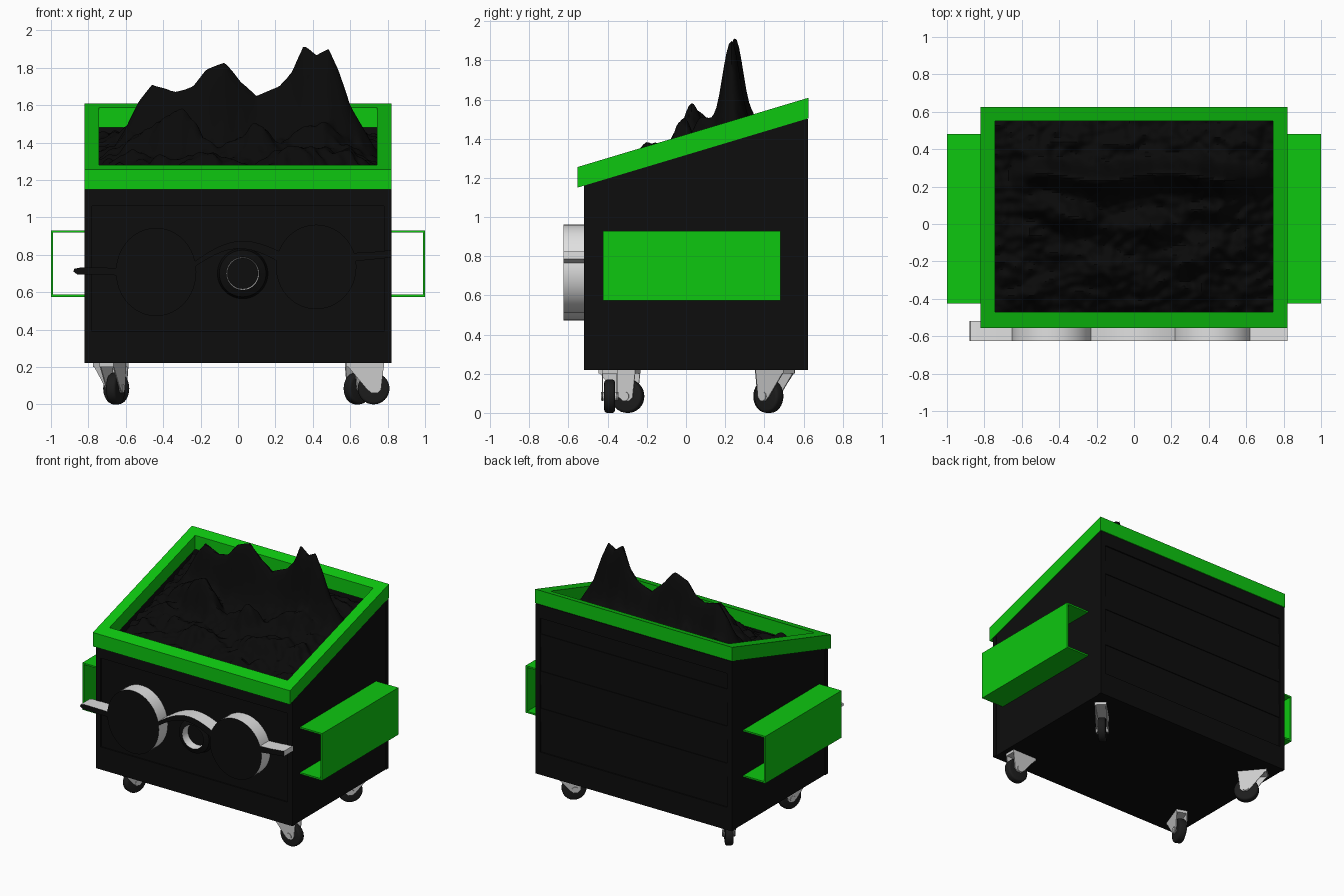
import bpy, bmesh, math
from mathutils import Vector, Matrix, noise

cube = bpy.data.objects.get("Cube")
if cube:
    bpy.data.objects.remove(cube, do_unlink=True)


def material(name, *rgb):
    m = bpy.data.materials.new(name)
    m.use_nodes = True
    m.diffuse_color = (*rgb, 1)
    m.node_tree.nodes["Principled BSDF"].inputs["Base Color"].default_value = (*rgb, 1)
    return m


black = material("black_paint", 0.004, 0.004, 0.004)
trash_black = material("trash_black", 0.003, 0.003, 0.003)
green = material("bright_green", 0.004, 0.57, 0.005)
white = material("frame_white", 0.75, 0.75, 0.75)
steel = material("caster_steel", 0.6, 0.6, 0.6)
rubber = material("wheel_rubber", 0.012, 0.012, 0.012)


def finish(name, bm, *mats, smooth=False):
    bmesh.ops.recalc_face_normals(bm, faces=bm.faces)
    me = bpy.data.meshes.new(name)
    bm.to_mesh(me)
    bm.free()
    ob = bpy.data.objects.new(name, me)
    bpy.context.collection.objects.link(ob)
    for m in mats:
        me.materials.append(m)
    if smooth:
        bpy.ops.object.select_all(action='DESELECT')
        ob.select_set(True)
        bpy.context.view_layer.objects.active = ob
        bpy.ops.object.shade_smooth_by_angle(angle=math.radians(40))
    return ob


def add_prism(bm, pts, lo, hi, place):
    """Extrude a 2D outline between lo and hi; place maps (u, v, w) to 3D."""
    a, b = [[bm.verts.new(place(u, v, w)) for u, v in pts] for w in (lo, hi)]
    caps = [bm.faces.new(a), bm.faces.new(b)]
    n = len(pts)
    for i in range(n):
        j = (i + 1) % n
        bm.faces.new((a[i], a[j], b[j], b[i]))
    return caps


def box(name, lo, hi, mat):
    bm = bmesh.new()
    add_prism(bm, [(lo[0], lo[1]), (hi[0], lo[1]), (hi[0], hi[1]), (lo[0], hi[1])],
              lo[2], hi[2], lambda u, v, w: (u, v, w))
    return finish(name, bm, mat)


def along_x(u, v, w): return (w, u, v)
def along_y(u, v, w): return (u, w, v)


def rim_z(y):
    return 1.15 + (y + 0.555) * 0.3


# Open-topped body with a sloping top edge
F, B, W, BASE = -0.512, 0.614, 0.815, 0.22
bm = bmesh.new()
add_prism(bm, [(F, BASE), (B, BASE), (B, rim_z(B) + 0.02), (F, rim_z(F) + 0.02)], -W, W, along_x)
bmesh.ops.recalc_face_normals(bm, faces=bm.faces)
bmesh.ops.delete(bm, geom=[f for f in bm.faces if f.normal.z > 0.5], context='FACES')
body = finish("body", bm, black)
shell = body.modifiers.new("wall", 'SOLIDIFY')
shell.thickness = 0.04
shell.offset = -1

# Corner posts and horizontal ribs on front and back
for name, y0, y1, top in (("front", F - 0.01, F + 0.02, 1.16), ("back", B - 0.02, B + 0.01, 1.5)):
    for side, s in (("left", 1), ("right", -1)):
        xs = sorted((s * 0.78, s * 0.82))
        box(f"{name}_{side}_post", (xs[0], y0, BASE), (xs[1], y1, top), black)
    box(f"{name}_bottom_rib", (-0.78, y0, BASE), (0.78, y1, 0.39), black)
    box(f"{name}_top_rib", (-0.78, y0, top - 0.1), (0.78, y1, top), black)
for z in (0.62, 0.9, 1.18):
    box("back_middle_rib", (-0.78, B - 0.02, z), (0.78, B + 0.006, z + 0.1), black)

# Sloping green rim
bm = bmesh.new()
rings = []
for x, y0, y1 in ((0.822, -0.555, 0.625), (0.743, -0.47, 0.55)):
    for h in (0, 0.105):
        rings.append([bm.verts.new((px, py, rim_z(py) + h))
                      for px, py in ((-x, y0), (x, y0), (x, y1), (-x, y1))])
for p, q in ((0, 1), (1, 3), (3, 2), (2, 0)):
    for i in range(4):
        j = (i + 1) % 4
        bm.faces.new((rings[p][i], rings[p][j], rings[q][j], rings[q][i]))
finish("rim", bm, green)

# Lifting channels on both sides, open at the ends and toward the body
T = 0.012
for side, s in (("left", 1), ("right", -1)):
    bm = bmesh.new()
    outline = [(0.815, 0.575), (1, 0.575), (1, 0.93), (0.815, 0.93),
               (0.815, 0.93 - T), (1 - T, 0.93 - T), (1 - T, 0.575 + T), (0.815, 0.575 + T)]
    add_prism(bm, [(s * u, v) for u, v in outline], -0.425, 0.482, along_y)
    finish(f"{side}_lifting_channel", bm, green)


# Heaped rubbish: a jagged ridge over a lumpy sloping bed
RIDGE = [(-0.75, 1.3), (-0.6, 1.48), (-0.53, 1.62), (-0.46, 1.71), (-0.33, 1.67), (-0.24, 1.7),
         (-0.17, 1.79), (-0.07, 1.83), (0.02, 1.72), (0.1, 1.65), (0.22, 1.7), (0.29, 1.78),
         (0.35, 1.92), (0.42, 1.87), (0.485, 1.9), (0.54, 1.78), (0.6, 1.6), (0.75, 1.4)]
LUMPS = [(-0.3, 0.02, 0.2), (0.1, -0.02, 0.17), (0.4, 0.08, 0.15), (-0.45, 0.12, 0.12),
         (0.3, -0.2, 0.09), (-0.15, -0.25, 0.08), (0.5, -0.1, 0.08)]


def ridge(x):
    for (xa, za), (xb, zb) in zip(RIDGE, RIDGE[1:]):
        if x <= xb:
            return za + (zb - za) * (x - xa) / (xb - xa)
    return RIDGE[-1][1]


def heap(x, y):
    z = rim_z(y) + 0.02
    inner = min(1, (0.745 - abs(x)) / 0.15, (y + 0.475) / 0.12, (0.555 - y) / 0.12)
    for lx, ly, h in LUMPS:
        z += h * math.exp(-((x - lx) / 0.13) ** 2 - ((y - ly) / 0.07) ** 2)
    z += 0.06 * max(0, inner) * noise.noise(Vector((x * 7, y * 9, 1)))
    z += 0.03 * noise.noise(Vector((x * 18, y * 22, 4)))
    peak = ridge(x)
    bend = 0.25 + 0.02 * math.sin(x * 9)
    t = math.exp(-(abs(y - bend) / 0.065) ** 2)
    return z + max(0, peak - z) * t - 0.06 * (1 - max(0, inner))


bm = bmesh.new()
NX, NY = 120, 80
grid = []
for j in range(NY + 1):
    y = -0.473 + 1.026 * j / NY
    row = []
    for i in range(NX + 1):
        x = -0.745 + 1.49 * i / NX
        row.append(bm.verts.new((x, y, heap(x, y))))
    grid.append(row)
for j in range(NY):
    for i in range(NX):
        bm.faces.new((grid[j][i], grid[j][i + 1], grid[j + 1][i + 1], grid[j + 1][i]))
finish("rubbish_heap", bm, trash_black, smooth=True)


# Spectacles: thick cut-outs with white edges and black faces
def circle(cx, cz, rx, rz, n=48):
    return [(cx + rx * math.cos(2 * math.pi * i / n), cz + rz * math.sin(2 * math.pi * i / n))
            for i in range(n)]


def cutout(name, pts):
    bm = bmesh.new()
    for cap in add_prism(bm, pts, -0.625, -0.518, along_y):
        cap.material_index = 1
    finish(name, bm, white, black, smooth=True)


cutout("right_lens", circle(-0.438, 0.708, 0.215, 0.236))
cutout("left_lens", circle(0.418, 0.735, 0.215, 0.226))
cutout("right_temple", [(-0.64, 0.69), (-0.64, 0.73), (-0.84, 0.732), (-0.875, 0.725),
                        (-0.88, 0.71), (-0.86, 0.695)])
cutout("left_temple", [(0.62, 0.765), (0.72, 0.775), (0.82, 0.785), (0.82, 0.825),
                       (0.72, 0.815), (0.62, 0.81)])
arch = [(i / 12, math.sin(math.pi * i / 12)) for i in range(13)]
top = [(-0.24 + 0.47 * t, 0.76 + 0.055 * t + 0.085 * h) for t, h in arch]
low = [(-0.24 + 0.47 * t, 0.73 + 0.025 * t + 0.09 * h) for t, h in arch]
cutout("bridge", top + low[::-1])

# Round nose ring with a white inner wall
bm = bmesh.new()
loops = [[bm.verts.new((x, y, z)) for x, z in circle(0.025, 0.7, r, r)]
         for r, y in ((0.135, -0.515), (0.125, -0.56), (0.088, -0.575), (0.082, -0.515))]
for k in range(3):
    for i in range(48):
        j = (i + 1) % 48
        f = bm.faces.new((loops[k][i], loops[k][j], loops[k + 1][j], loops[k + 1][i]))
        f.material_index = int(k == 2)
finish("nose_ring", bm, black, white, smooth=True)


# Swivelling casters; each is built trailing along its local x
def caster(name, x, y, angle):
    place = Matrix.Translation((x, y, 0)) @ Matrix.Rotation(math.radians(angle), 4, 'Z')
    off, r = 0.045, 0.085
    spin = Matrix.Translation((off, 0, r)) @ Matrix.Rotation(math.pi / 2, 4, 'X')
    bm = bmesh.new()
    bmesh.ops.create_cone(bm, cap_ends=True, segments=32, radius1=r, radius2=r, depth=0.055, matrix=spin)
    rims = [e for e in bm.edges if any(len(f.verts) > 4 for f in e.link_faces)]
    bmesh.ops.bevel(bm, geom=rims, offset=0.014, segments=3, affect='EDGES', profile=0.5)
    finish(f"{name}_wheel", bm, rubber, smooth=True).matrix_world = place
    bm = bmesh.new()
    bmesh.ops.create_cone(bm, cap_ends=True, segments=16, radius1=0.022, radius2=0.022, depth=0.09, matrix=spin)
    plate = [(-0.1, 0.212), (0.1, 0.212), (0.085, 0.08), (0.065, 0.06), (0.035, 0.06), (0.01, 0.08)]
    for s in (-1, 1):
        add_prism(bm, plate, s * 0.034, s * 0.04, along_y)
    add_prism(bm, [(-0.1, -0.04), (0.1, -0.04), (0.1, 0.04), (-0.1, 0.04)], 0.2, 0.222,
              lambda u, v, w: (u, v, w))
    finish(f"{name}_fork", bm, steel).matrix_world = place


caster("front_left_caster", 0.68, -0.39, 0)
caster("front_right_caster", -0.67, -0.34, 70)
caster("back_left_caster", 0.67, 0.455, 225)
caster("back_right_caster", -0.68, 0.455, -50)
